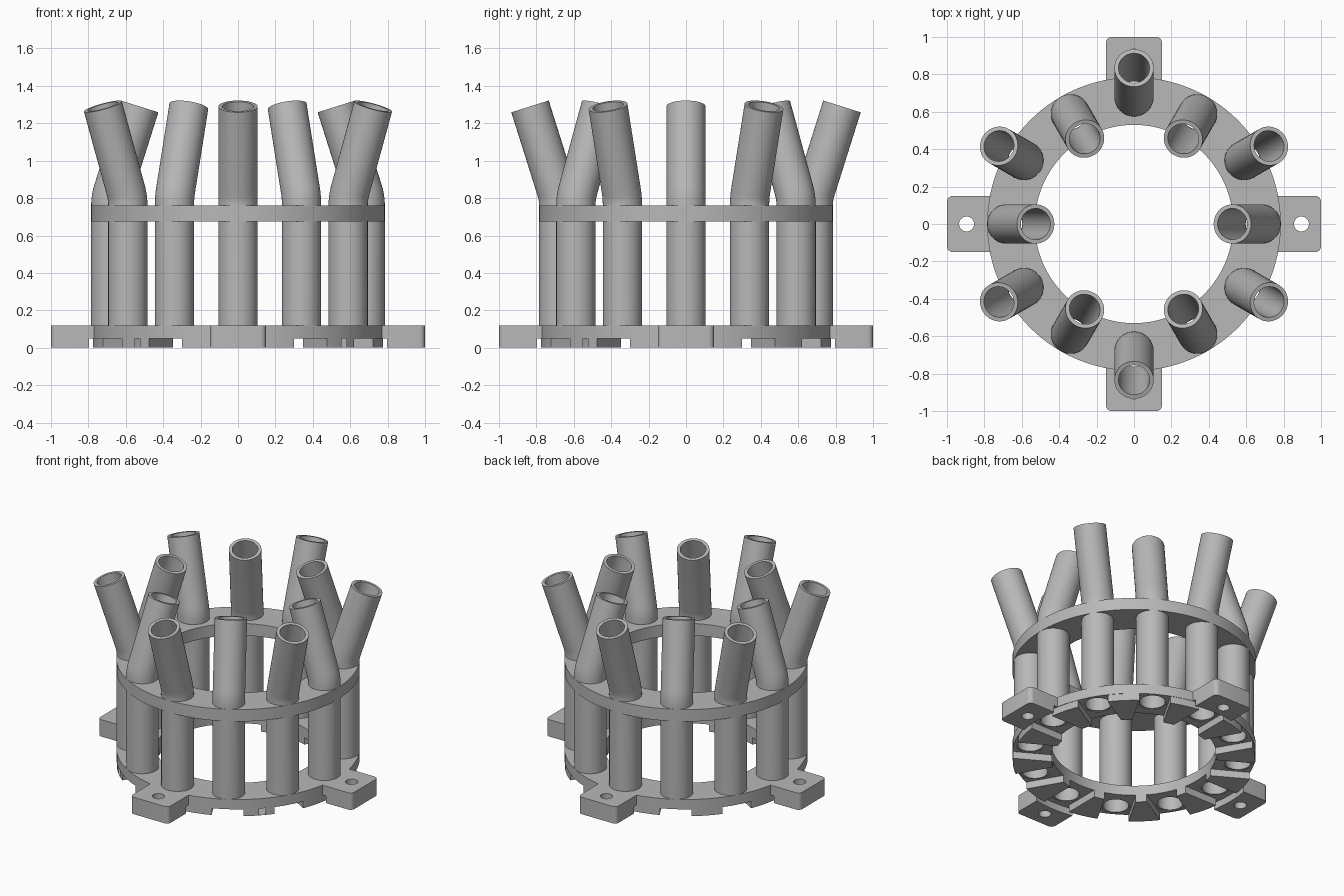
import bpy, bmesh, math
from mathutils import Matrix, Vector

if "Cube" in bpy.data.objects:
    bpy.data.objects.remove(bpy.data.objects["Cube"])

COUNT = 12
MID, INNER, OUTER = 0.68, 0.53, 0.785      # ring radii
TUBE_R, BORE_R = 0.105, 0.083
BASE_H, NOTCH_H = 0.12, 0.05

grey = bpy.data.materials.new("plain grey")
grey.use_nodes = True
grey.diffuse_color = (0.48, 0.48, 0.48, 1)
grey.node_tree.nodes["Principled BSDF"].inputs["Base Color"].default_value = (0.48, 0.48, 0.48, 1)


def finish(name, bm):
    bmesh.ops.recalc_face_normals(bm, faces=bm.faces)
    mesh = bpy.data.meshes.new(name)
    bm.to_mesh(mesh)
    bm.free()
    mesh.materials.append(grey)
    obj = bpy.data.objects.new(name, mesh)
    bpy.context.collection.objects.link(obj)
    return obj


def loft(bm, loops):
    """Skin a closed cycle of vertex loops."""
    n = len(loops[0])
    for a, b in zip(loops, loops[1:] + loops[:1]):
        for i in range(n):
            j = (i + 1) % n
            bm.faces.new((a[i], a[j], b[j], b[i]))


def circle(bm, radius, matrix, n):
    return [bm.verts.new(matrix @ Vector((radius * math.cos(t), radius * math.sin(t), 0)))
            for t in (2 * math.pi * i / n for i in range(n))]


def annulus(name, r0, r1, z0, z1):
    bm = bmesh.new()
    loft(bm, [circle(bm, r, Matrix.Translation((0, 0, z)), 120)
              for r, z in ((r0, z0), (r1, z0), (r1, z1), (r0, z1))])
    return finish(name, bm)


def add_box(bm, x0, x1, half, z0, z1, angle, rounding=0):
    """Box along the radius at an angle, optionally with rounded outer corners."""
    m = (Matrix.Rotation(angle, 4, 'Z') @ Matrix.Translation(((x0 + x1) / 2, 0, (z0 + z1) / 2))
         @ Matrix.Diagonal((x1 - x0, 2 * half, z1 - z0, 1)))
    verts = bmesh.ops.create_cube(bm, size=1, matrix=m)["verts"]
    if rounding:
        edges = {e for v in verts for e in v.link_edges
                 if all(w.co.xy.length > (x0 + x1) / 2 for w in e.verts)
                 and abs(e.verts[0].co.z - e.verts[1].co.z) > 0.01}
        bmesh.ops.bevel(bm, geom=list(edges), offset=rounding, segments=5,
                        profile=0.5, affect='EDGES')


def add_drill(bm, radius, distance, angle):
    m = Matrix.Rotation(angle, 4, 'Z') @ Matrix.Translation((distance, 0, 0.1))
    bmesh.ops.create_cone(bm, cap_ends=True, segments=40, radius1=radius,
                          radius2=radius, depth=0.6, matrix=m)


def boolean(target, tool, operation):
    mod = target.modifiers.new(tool.name, 'BOOLEAN')
    mod.object, mod.operation, mod.solver = tool, operation, 'EXACT'
    bpy.context.view_layer.objects.active = target
    bpy.ops.object.modifier_apply(modifier=mod.name)
    bpy.data.objects.remove(tool)


def smooth(obj):
    bpy.ops.object.select_all(action='DESELECT')
    obj.select_set(True)
    bpy.context.view_layer.objects.active = obj
    bpy.ops.object.shade_smooth_by_angle(angle=math.radians(30))


angles = [2 * math.pi * i / COUNT for i in range(COUNT)]
tab_angles = angles[::3]

# Base ring with four mounting tabs
base = annulus("base_ring", INNER, OUTER, 0, BASE_H)
bm = bmesh.new()
for a in tab_angles:
    add_box(bm, 0.62, 1.0, 0.15, 0, BASE_H, a, 0.03)
boolean(base, finish("tabs", bm), 'UNION')

# Relief between ring and tabs on the underside
boolean(base, annulus("relief", 0.782, 0.812, -0.1, NOTCH_H), 'DIFFERENCE')

# Radial channels under every tube
bm = bmesh.new()
for a in angles:
    add_box(bm, 0.46, 0.8 if a in tab_angles else 0.9, 0.102, -0.1, NOTCH_H, a)
boolean(base, finish("channels", bm), 'DIFFERENCE')

# Tube bores and screw holes
bm = bmesh.new()
for a in angles:
    add_drill(bm, 0.094, MID, a)
for a in tab_angles:
    add_drill(bm, 0.04, 0.895, a)
boolean(base, finish("drills", bm), 'DIFFERENCE')
smooth(base)

# Upper ring, bored for the tubes
upper = annulus("upper_ring", INNER, OUTER, 0.675, 0.76)
bm = bmesh.new()
for a in angles:
    add_drill(bm, 0.094, MID, a)
bmesh.ops.translate(bm, verts=bm.verts, vec=(0, 0, 0.6))
boolean(upper, finish("upper_drills", bm), 'DIFFERENCE')
smooth(upper)


def tube(name, angle, side):
    """Hollow tube: straight, a short bend, then a leaning straight end."""
    lean, bend_r, steps = math.radians(17.5), 0.27, 6
    path = [(0, NOTCH_H + 0.002, 0)]
    for i in range(steps + 1):
        t = lean * i / steps
        path.append((bend_r * (1 - math.cos(t)), 0.76 + bend_r * math.sin(t), t))
    x, z, t = path[-1]
    rest = (1.29 - z) / math.cos(lean)
    path.append((x + rest * math.sin(lean), 1.29, lean))

    bm = bmesh.new()
    frames = [Matrix.Rotation(angle, 4, 'Z') @ Matrix.Translation((MID + side * px, 0, pz))
              @ Matrix.Rotation(side * pt, 4, 'Y') for px, pz, pt in path]
    loft(bm, [circle(bm, TUBE_R, m, 40) for m in frames]
         + [circle(bm, BORE_R, m, 40) for m in reversed(frames)])
    smooth(finish(name, bm))


# Tubes lean inward and outward in turn
for i, a in enumerate(angles):
    tube(f"tube_{i + 1}", a, 1 if i % 2 else -1)
